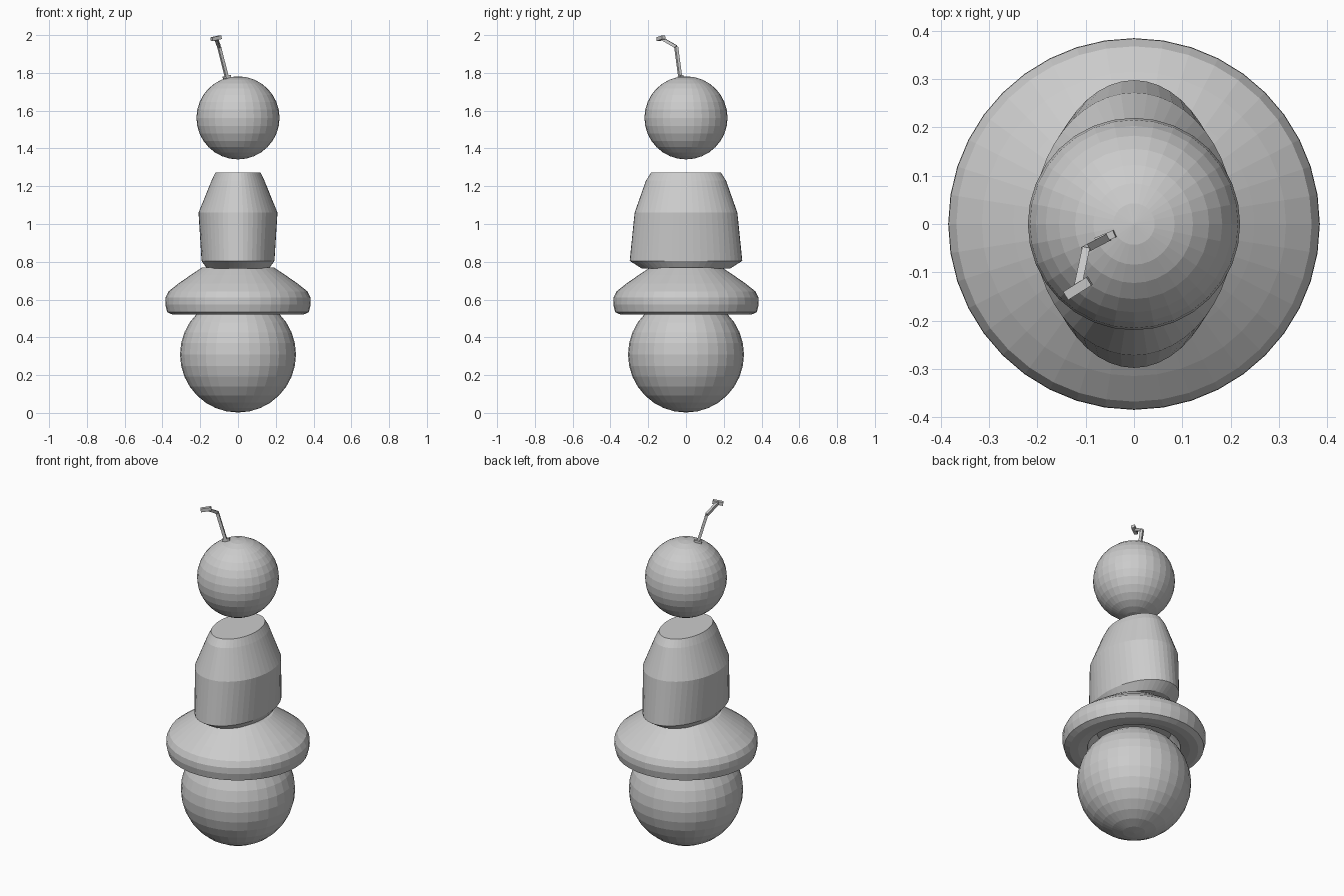
import bpy, bmesh, math
from mathutils import Vector

if "Cube" in bpy.data.objects:
    bpy.data.objects.remove(bpy.data.objects["Cube"])


def finish(name, bm):
    bmesh.ops.recalc_face_normals(bm, faces=bm.faces)
    mesh = bpy.data.meshes.new(name)
    bm.to_mesh(mesh)
    bm.free()
    obj = bpy.data.objects.new(name, mesh)
    bpy.context.collection.objects.link(obj)
    return obj


def ball(name, radius, z):
    bpy.ops.mesh.primitive_uv_sphere_add(segments=32, ring_count=16, radius=radius, location=(0, 0, z))
    bpy.context.object.name = name


def loft(name, sections, sides, cap_start=True):
    """Stack elliptical sections given as (x radius, y radius, z)."""
    bm = bmesh.new()
    rings = []
    for rx, ry, z in sections:
        angles = [2 * math.pi * i / sides for i in range(sides)]
        rings.append([bm.verts.new((rx * math.cos(a), ry * math.sin(a), z)) for a in angles])
    for low, high in zip(rings, rings[1:]):
        for i in range(sides):
            j = (i + 1) % sides
            bm.faces.new((low[i], low[j], high[j], high[i]))
    if cap_start:
        bm.faces.new(rings[0])
    bm.faces.new(rings[-1])
    return finish(name, bm)


def bar(name, start, end, width, depth):
    """Rectangular bar running between two points."""
    start, end = Vector(start), Vector(end)
    axis = end - start
    bm = bmesh.new()
    bmesh.ops.create_cube(bm, size=1)
    bmesh.ops.scale(bm, vec=(width, depth, axis.length), verts=bm.verts)
    obj = finish(name, bm)
    obj.rotation_mode = 'QUATERNION'
    obj.rotation_quaternion = axis.to_track_quat('Z', 'Y')
    obj.location = (start + end) / 2
    return obj


# Base and head spheres
ball("base_ball", 0.307, 0.309)
ball("head_ball", 0.22, 1.562)

# Flared skirt, hollow underneath around the base ball
skirt_profile = [
    (0.20, 0.63), (0.24, 0.57), (0.25, 0.53), (0.30, 0.52), (0.345, 0.52),
    (0.375, 0.533), (0.385, 0.575), (0.384, 0.61), (0.368, 0.643),
    (0.315, 0.685), (0.25, 0.73), (0.19, 0.77),
]
loft("skirt", [(r, r, z) for r, z in skirt_profile], 40)

# Oval torso
loft("torso", [
    (0.165, 0.235, 0.765), (0.193, 0.298, 0.805), (0.209, 0.272, 1.06),
    (0.140, 0.212, 1.23), (0.12, 0.185, 1.272),
], 48)

# Bent antenna with a foot and a crossbar tip
bend = (-0.10, -0.052, 1.938)
bar("antenna_foot", (-0.078, -0.036, 1.774), (-0.04, -0.02, 1.782), 0.016, 0.012)
bar("antenna_stem", (-0.056, -0.029, 1.765), bend, 0.016, 0.016)
bar("antenna_arm", bend, (-0.117, -0.132, 1.984), 0.016, 0.016)
bar("antenna_tip", (-0.140, -0.148, 1.978), (-0.092, -0.118, 1.989), 0.02, 0.02)
